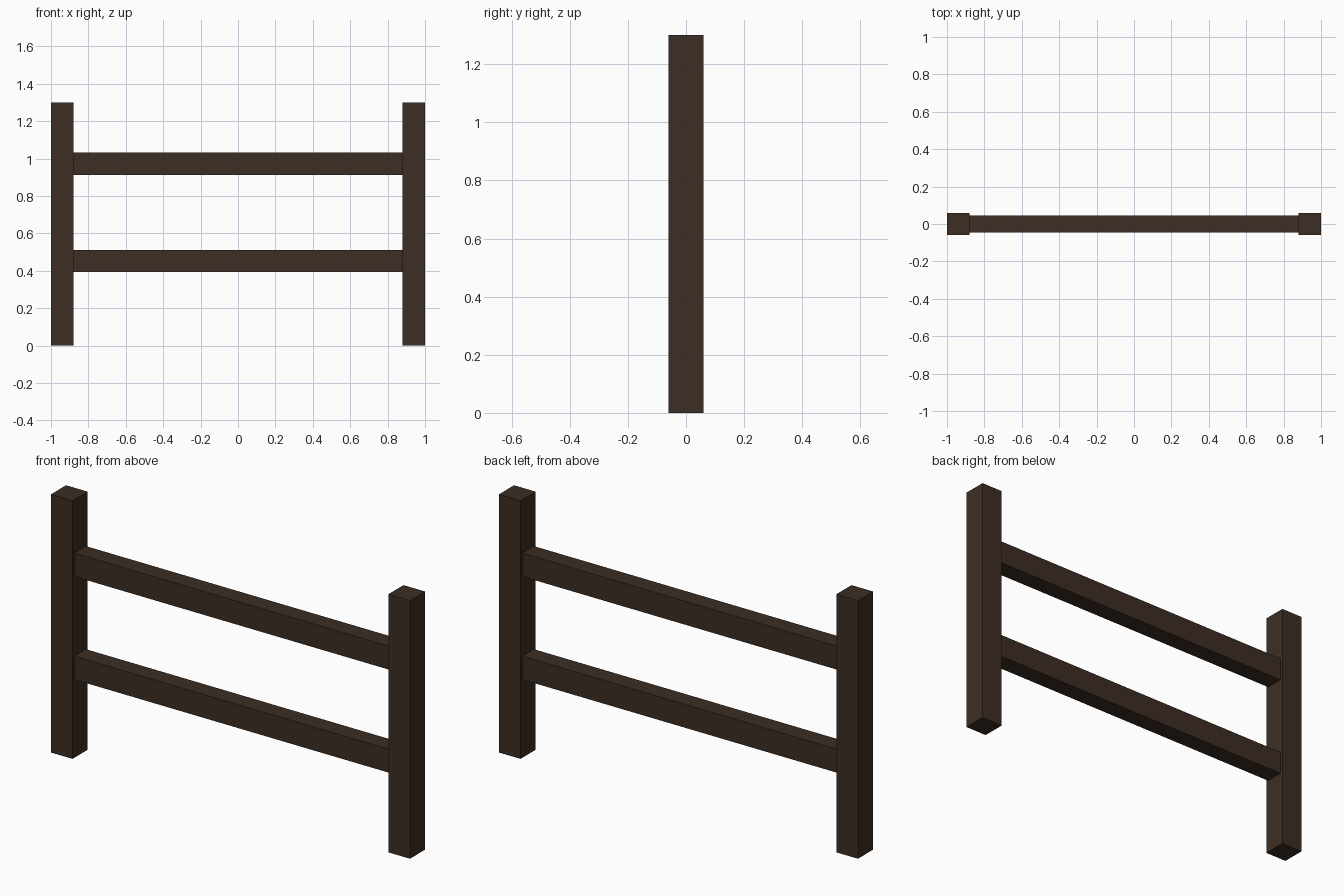
import bpy

if "Cube" in bpy.data.objects:
    bpy.data.objects.remove(bpy.data.objects["Cube"])

# Dark stained timber
wood = bpy.data.materials.new("dark_brown_wood")
wood.diffuse_color = (0.046, 0.027, 0.017, 1)
wood.use_nodes = True
wood.node_tree.nodes["Principled BSDF"].inputs["Base Color"].default_value = wood.diffuse_color


def beam(name, size, centre):
    bpy.ops.mesh.primitive_cube_add(size=1, location=centre)
    ob = bpy.context.object
    ob.name = name
    ob.scale = size
    bpy.ops.object.transform_apply(location=False, rotation=False, scale=True)
    ob.data.materials.append(wood)


POST, HEIGHT = 0.12, 1.30
RAIL_HEIGHT, RAIL_DEPTH = 0.118, 0.092

# Upright posts at both ends
for side, sx in (("left", -1), ("right", 1)):
    beam(side + "_post", (POST, POST, HEIGHT), (sx * (1 - POST / 2), 0, HEIGHT / 2))

# Horizontal rails spanning between the posts
for level, z in (("lower", 0.453), ("upper", 0.972)):
    beam(level + "_rail", (2 - 2 * POST, RAIL_DEPTH, RAIL_HEIGHT), (0, 0, z))
